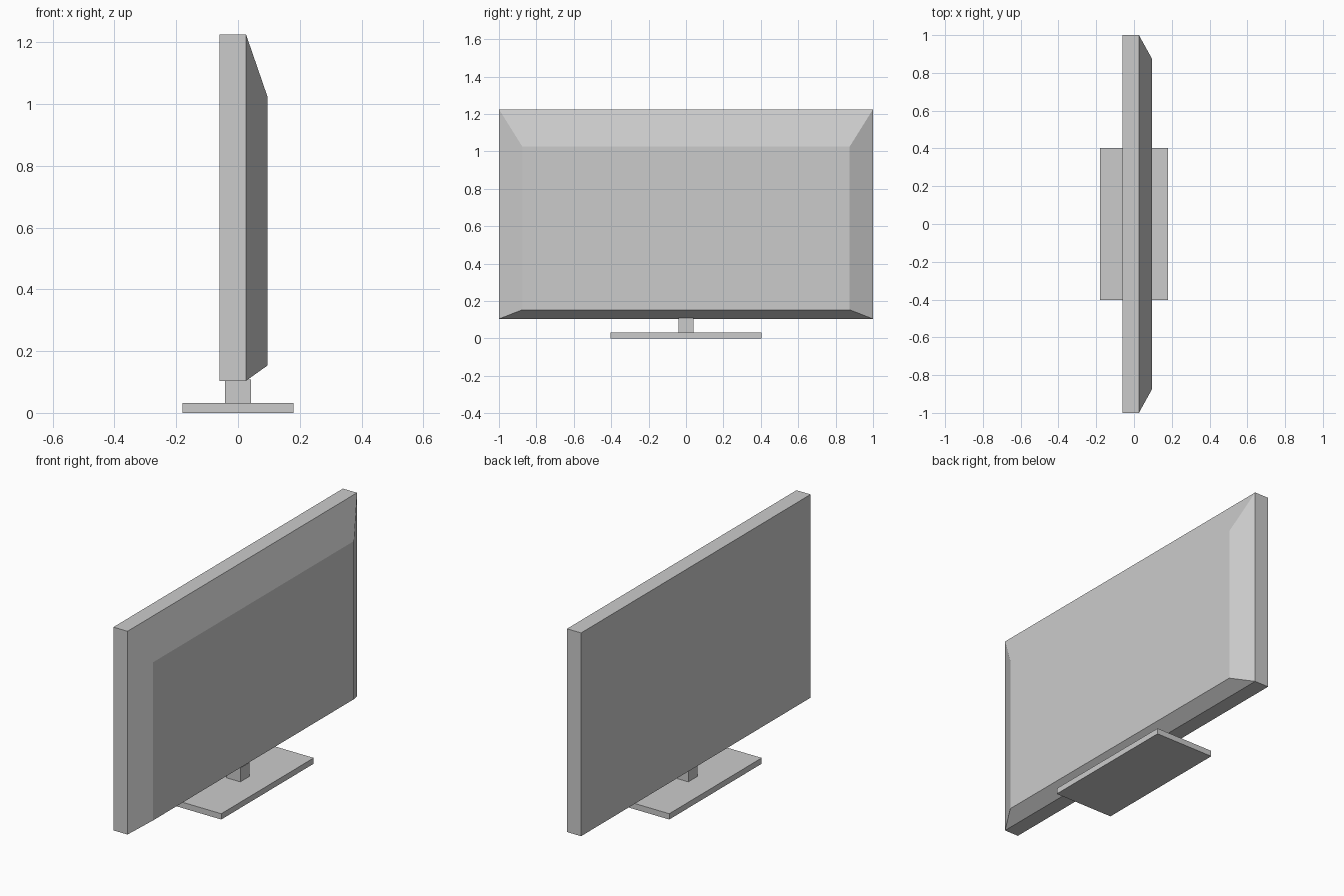
import bpy
import bmesh

old = bpy.data.objects.get("Cube")
if old:
    bpy.data.objects.remove(old, do_unlink=True)

grey = bpy.data.materials.new("plain_grey")
grey.use_nodes = True
colour = (0.6, 0.6, 0.6, 1)
grey.diffuse_color = colour
grey.node_tree.nodes["Principled BSDF"].inputs["Base Color"].default_value = colour


def loft(name, sections):
    """Solid through upright rectangles, each (x, half width, bottom, top)."""
    bm = bmesh.new()
    rings = [[bm.verts.new(p) for p in ((x, -w, lo), (x, w, lo), (x, w, hi), (x, -w, hi))]
             for x, w, lo, hi in sections]
    for a, b in zip(rings, rings[1:]):
        for i in range(4):
            j = (i + 1) % 4
            bm.faces.new((a[i], a[j], b[j], b[i]))
    bm.faces.new(rings[0])
    bm.faces.new(rings[-1])
    bmesh.ops.recalc_face_normals(bm, faces=bm.faces)
    mesh = bpy.data.meshes.new(name)
    bm.to_mesh(mesh)
    bm.free()
    mesh.materials.append(grey)
    obj = bpy.data.objects.new(name, mesh)
    bpy.context.collection.objects.link(obj)
    return obj


# Flat screen slab with a tapered rear housing
loft("screen_housing", [(-0.06, 1, 0.104, 1.225),
                        (0.026, 1, 0.104, 1.225),
                        (0.095, 0.875, 0.153, 1.025)])

# Stand
loft("stand_neck", [(-0.042, 0.04, 0.03, 0.108), (0.042, 0.04, 0.03, 0.108)])
loft("stand_base", [(-0.18, 0.403, 0, 0.032), (0.18, 0.403, 0, 0.032)])
